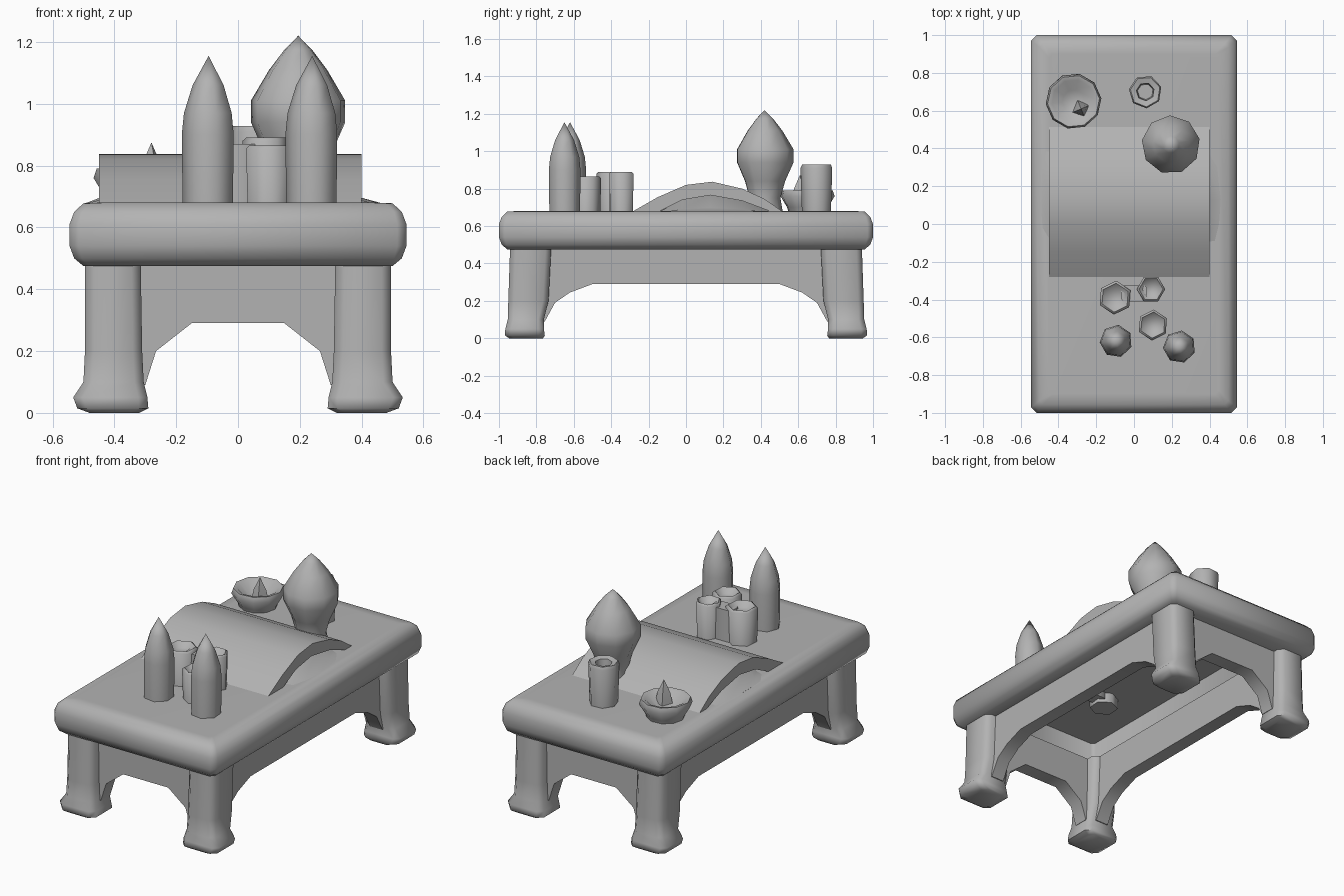
import bpy
import bmesh
import math

cube = bpy.data.objects.get("Cube")
if cube:
    bpy.data.objects.remove(cube, do_unlink=True)

stone = bpy.data.materials.new("grey_stone")
stone.use_nodes = True
GREY = (0.45, 0.45, 0.45, 1)
stone.diffuse_color = GREY
stone.node_tree.nodes["Principled BSDF"].inputs["Base Color"].default_value = GREY


def finish(name, bm, angle):
    bmesh.ops.remove_doubles(bm, verts=bm.verts, dist=0.0005)
    bmesh.ops.recalc_face_normals(bm, faces=bm.faces)
    mesh = bpy.data.meshes.new(name)
    bm.to_mesh(mesh)
    bm.free()
    mesh.materials.append(stone)
    ob = bpy.data.objects.new(name, mesh)
    bpy.context.collection.objects.link(ob)
    bpy.ops.object.select_all(action='DESELECT')
    ob.select_set(True)
    bpy.context.view_layer.objects.active = ob
    bpy.ops.object.shade_smooth_by_angle(angle=math.radians(angle))


def loft(name, rings, angle=50):
    """Skin a stack of equal-length point rings and cap both ends."""
    bm = bmesh.new()
    loops = [[bm.verts.new(p) for p in ring] for ring in rings]
    for a, b in zip(loops, loops[1:]):
        for i in range(len(a)):
            j = (i + 1) % len(a)
            bm.faces.new((a[i], a[j], b[j], b[i]))
    bm.faces.new(loops[0][::-1])
    bm.faces.new(loops[-1])
    finish(name, bm, angle)


def box_ring(x0, x1, y0, y1, z, c):
    """Rectangle with cut corners."""
    return [(x0 + c, y0, z), (x1 - c, y0, z), (x1, y0 + c, z), (x1, y1 - c, z),
            (x1 - c, y1, z), (x0 + c, y1, z), (x0, y1 - c, z), (x0, y0 + c, z)]


def turned(name, x, y, profile, sides, turn=0.0, angle=65):
    """Lathe a (radius, height) profile around a vertical axis."""
    rings = []
    for r, z in profile:
        r = max(r, 0.0001)
        rings.append([(x + r * math.cos(turn + math.tau * i / sides),
                       y + r * math.sin(turn + math.tau * i / sides), z)
                      for i in range(sides)])
    loft(name, rings, angle)


def slab(name, outline, place, a, b):
    """Extrude a 2D outline between two depths."""
    loft(name, [[place(u, v, d) for u, v in outline] for d in (a, b)])


# Table top with rounded rim and hollow underside
rim = [(0.39, 0.83, 0.64, 0.02), (0.39, 0.83, 0.475, 0.02), (0.50, 0.955, 0.475, 0.02),
       (0.53, 0.985, 0.50, 0.025), (0.545, 1.0, 0.54, 0.03), (0.545, 1.0, 0.61, 0.03),
       (0.53, 0.985, 0.65, 0.025), (0.50, 0.955, 0.678, 0.02), (0.45, 0.90, 0.68, 0.02)]
loft("table_top", [box_ring(-hx, hx, -hy, hy, z, c) for hx, hy, z, c in rim])

# Legs with flared feet
leg = [(0.32, 0.48, 0.765, 0.945, 0.0), (0.29, 0.52, 0.755, 0.968, 0.015),
       (0.293, 0.533, 0.76, 0.966, 0.05), (0.305, 0.50, 0.76, 0.953, 0.10),
       (0.31, 0.495, 0.735, 0.95, 0.20), (0.315, 0.495, 0.72, 0.94, 0.50)]
for sx, side in ((1, "left"), (-1, "right")):
    for sy, end in ((-1, "front"), (1, "back")):
        rings = [[(sx * x, sy * y, z) for x, y, z in box_ring(x0, x1, y0, y1, h, 0.03)]
                 for x0, x1, y0, y1, h in leg]
        loft(f"{end}_{side}_leg", rings, 65)


# Arched aprons between the legs
def arch(half, steps):
    left = [(-u, v) for u, v in steps]
    return [(-half, 0.5), (-half, 0.09)] + left + \
           [(u, v) for u, v in reversed(steps)] + [(half, 0.09), (half, 0.5)]


short_arch = arch(0.40, [(0.30, 0.09), (0.265, 0.20), (0.15, 0.29)])
long_arch = arch(0.84, [(0.755, 0.09), (0.70, 0.19), (0.62, 0.245), (0.50, 0.29)])
for s, end, side in ((-1, "front", "right"), (1, "back", "left")):
    slab(f"{end}_apron", short_arch, lambda u, v, d: (u, d, v), s * 0.79, s * 0.88)
    slab(f"{side}_apron", long_arch, lambda u, v, d: (d, u, v), s * 0.35, s * 0.435)

# Draped cloth: an arched sheet over a lower mound that dips towards both ends
over = [(-0.29, 0.675), (-0.15, 0.755), (0.0, 0.82), (0.14, 0.837), (0.30, 0.80),
        (0.42, 0.745), (0.52, 0.675)]
under = [(0.46, 0.675), (0.30, 0.735), (0.13, 0.765), (-0.02, 0.74), (-0.15, 0.675)]
slab("draped_cloth", over + under, lambda u, v, d: (d, u, v), -0.45, 0.40)
loft("cloth_mound", [[(x, u, 0.67 + (v - 0.67) * k) for u, v in under]
                     for x, k in ((-0.49, 0.1), (-0.44, 0.3), (-0.37, 1.05),
                                  (0.32, 1.05), (0.39, 0.3), (0.46, 0.1))], 65)

# Bulb-shaped vessel with pointed tip
turned("bulb_vessel", 0.195, 0.42,
       [(0.10, 0.66), (0.085, 0.75), (0.11, 0.84), (0.155, 0.94), (0.155, 1.01),
        (0.095, 1.11), (0.045, 1.175), (0, 1.22)], 9, 0.2)

# Open cup
turned("cup", 0.06, 0.70,
       [(0.08, 0.66), (0.088, 0.91), (0.08, 0.928), (0.048, 0.92), (0.042, 0.85)], 7, 0.3)

# Flared bowl with a small spike inside
turned("bowl", -0.32, 0.65,
       [(0.10, 0.66), (0.112, 0.70), (0.148, 0.76), (0.138, 0.79), (0.115, 0.785),
        (0.06, 0.735)], 10, 0.1)
turned("bowl_spike", -0.28, 0.61, [(0.05, 0.73), (0.035, 0.80), (0, 0.875)], 4, 0.4)

# Tall pointed candles
for name, x, y in (("right_candle", -0.095, -0.62), ("left_candle", 0.24, -0.65)):
    turned(name, x, y, [(0.084, 0.64), (0.087, 0.90), (0.08, 0.97), (0.052, 1.06),
                        (0, 1.155)], 7, math.pi / 6)

# Short candle stubs with hollow tops, two of them joined by a bridge
for name, x, y, r, top, turn in (("front_stub", 0.10, -0.535, 0.082, 0.865, 0.45),
                                 ("right_stub", -0.10, -0.39, 0.09, 0.89, 0.45),
                                 ("back_stub", 0.09, -0.345, 0.075, 0.89, 0.0)):
    turned(name, x, y, [(r * 0.9, 0.58), (r, top - 0.01), (r * 0.85, top),
                        (r * 0.5, top - 0.03)], 6, turn)
loft("stub_bridge", [box_ring(-0.07, 0.07, -0.41, -0.325, z, 0.015) for z in (0.6, 0.87)])
